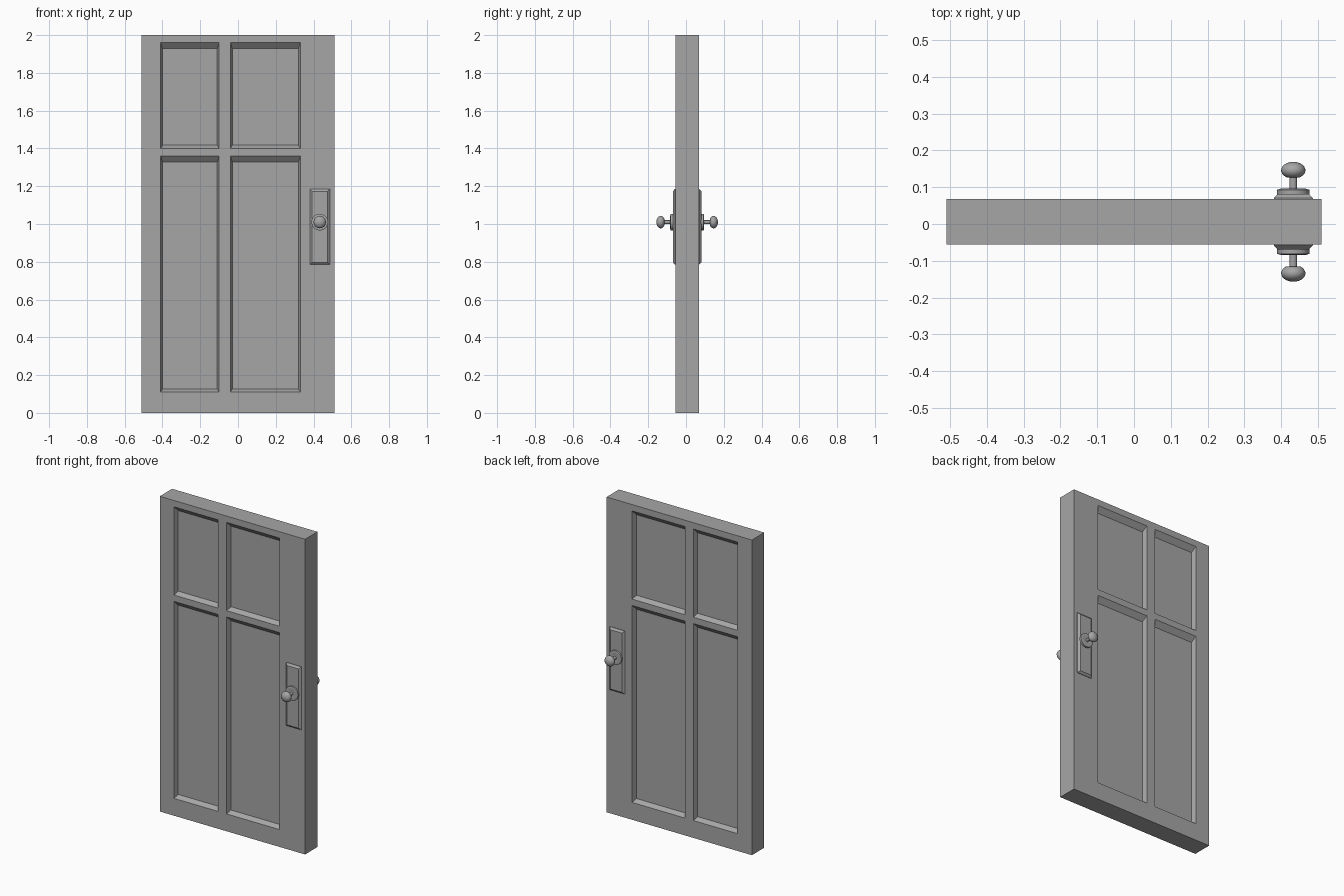
import bpy, bmesh, math
from mathutils import Matrix, Vector

cube = bpy.data.objects.get("Cube")
if cube:
    bpy.data.objects.remove(cube, do_unlink=True)

grey = bpy.data.materials.new("plain grey")
grey.use_nodes = True
COLOR = (0.38, 0.38, 0.38, 1)
grey.diffuse_color = COLOR
grey.node_tree.nodes["Principled BSDF"].inputs["Base Color"].default_value = COLOR

MID = 0.006      # middle of the door thickness
HALF = 0.062     # half the thickness
DEPTH = 0.028    # panel recess
KX, KZ = 0.433, 1.01


def finish(bm, name, smooth=False):
    bmesh.ops.remove_doubles(bm, verts=bm.verts, dist=1e-5)
    bmesh.ops.recalc_face_normals(bm, faces=bm.faces)
    me = bpy.data.meshes.new(name)
    bm.to_mesh(me)
    bm.free()
    me.materials.append(grey)
    ob = bpy.data.objects.new(name, me)
    bpy.context.collection.objects.link(ob)
    if smooth:
        bpy.ops.object.select_all(action='DESELECT')
        ob.select_set(True)
        bpy.context.view_layer.objects.active = ob
        bpy.ops.object.shade_smooth_by_angle(angle=math.radians(40))
    return ob


def rect(bm, x0, x1, z0, z1, y):
    return [bm.verts.new((x, y, z)) for x, z in ((x0, z0), (x1, z0), (x1, z1), (x0, z1))]


def bridge(bm, a, b):
    for i in range(len(a)):
        j = (i + 1) % len(a)
        bm.faces.new((a[i], a[j], b[j], b[i]))


# Door slab: stiles and rails as a grid, with bevelled sunken panels on both faces
xs = (-0.51, -0.41, -0.10, -0.04, 0.33, 0.51)
zs = (0, 0.11, 1.36, 1.40, 1.96, 2.0)
bm = bmesh.new()
for side in (-1, 1):
    y = MID + side * HALF
    for i in range(5):
        for j in range(5):
            x0, x1, z0, z1 = xs[i], xs[i + 1], zs[j], zs[j + 1]
            outer = rect(bm, x0, x1, z0, z1, y)
            if i % 2 and j % 2:
                inner = rect(bm, x0 + 0.01, x1 - 0.01, z0 + 0.017, z1 - 0.032, y - side * DEPTH)
                bridge(bm, outer, inner)
                bm.faces.new(inner)
            else:
                bm.faces.new(outer)
bmesh.ops.remove_doubles(bm, verts=bm.verts, dist=1e-5)
rim = [e for e in bm.edges if e.is_boundary]
bmesh.ops.bridge_loops(bm, edges=rim)
finish(bm, "door_slab")


def lock_plate(side, name):
    # Tapered escutcheon standing off the door face
    bm = bmesh.new()
    y = MID + side * HALF
    rings = [rect(bm, KX - 0.053 + t, KX + 0.053 - t, 0.785 + t, 1.185 - t, y + side * d)
             for t, d in ((0, -0.002), (0, 0.003), (0.012, 0.014))]
    for a, b in zip(rings, rings[1:]):
        bridge(bm, a, b)
    bm.faces.new(rings[-1])
    bm.faces.new(rings[0])
    finish(bm, name)


def door_knob(side, name):
    # Lathed rosette, stem and flattened knob in one profile of (radius, height)
    profile = [(0, 0.01), (0.044, 0.01), (0.044, 0.025), (0.034, 0.028),
               (0.024, 0.025), (0.010, 0.026), (0.010, 0.060)]
    for k in range(1, 11):
        a = math.pi * (0.1 + 0.9 * k / 10)
        profile.append((0.033 * math.sin(a), 0.078 - 0.023 * math.cos(a)))
    bm = bmesh.new()
    verts = [bm.verts.new((r, 0, h)) for r, h in profile]
    edges = [bm.edges.new(p) for p in zip(verts, verts[1:])]
    bmesh.ops.spin(bm, geom=verts + edges, cent=(0, 0, 0), axis=(0, 0, 1),
                   angle=math.tau, steps=32)
    turn = Matrix.Rotation(-side * math.pi / 2, 4, 'X')
    place = Matrix.Translation(Vector((KX, MID + side * HALF, KZ)))
    bmesh.ops.transform(bm, matrix=place @ turn, verts=bm.verts)
    finish(bm, name, smooth=True)


for side, label in ((-1, "front"), (1, "back")):
    lock_plate(side, label + "_lock_plate")
    door_knob(side, label + "_door_knob")
